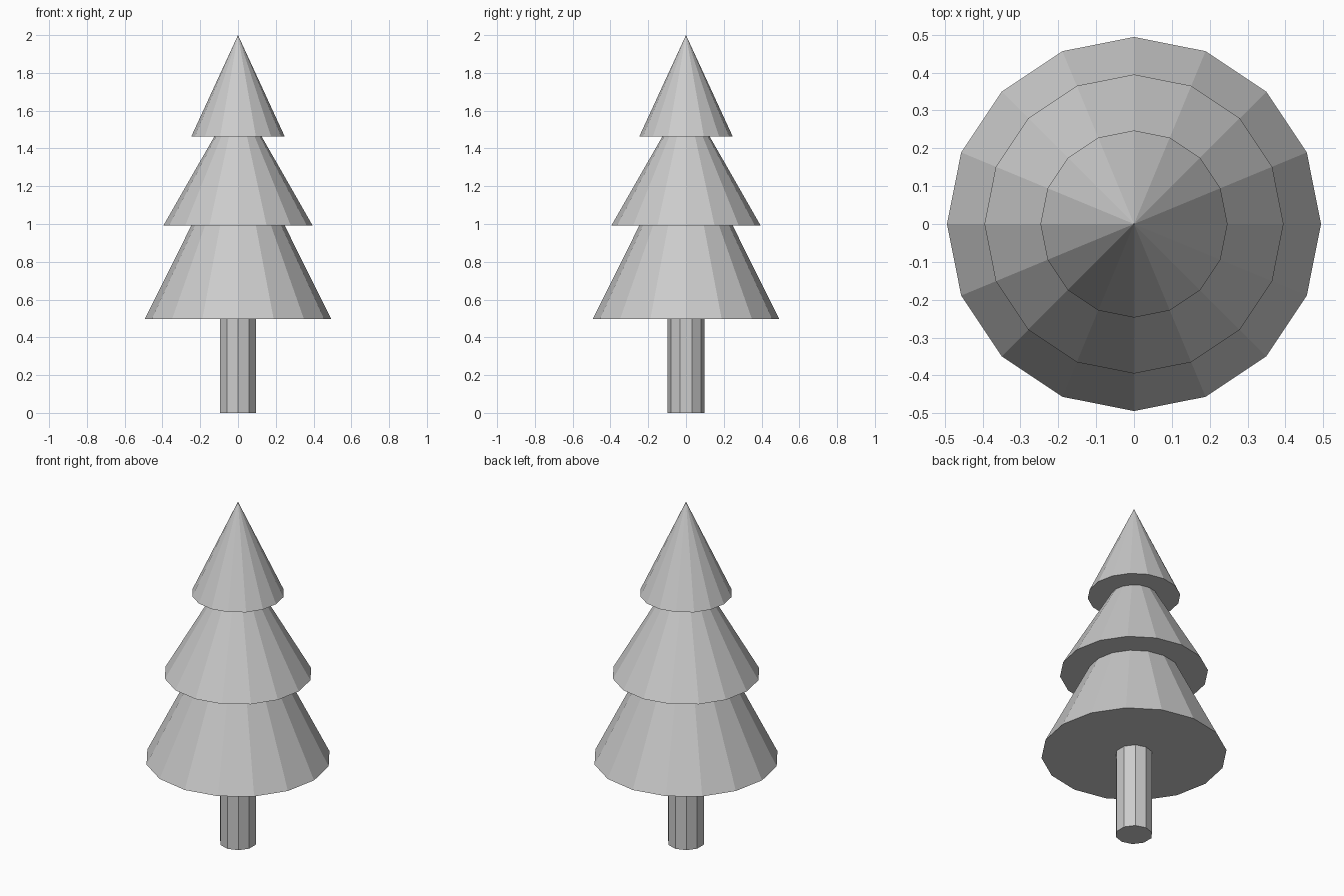
import bpy
import bmesh
from mathutils import Matrix

cube = bpy.data.objects.get("Cube")
if cube:
    bpy.data.objects.remove(cube, do_unlink=True)

# One plain grey for the whole tree
GREY = (0.6, 0.6, 0.6, 1.0)
grey = bpy.data.materials.new("plain grey")
grey.use_nodes = True
grey.diffuse_color = GREY
bsdf = next(n for n in grey.node_tree.nodes if n.type == "BSDF_PRINCIPLED")
bsdf.inputs["Base Color"].default_value = GREY


def tapered(name, sides, bottom_radius, top_radius, z, height):
    """Flat-shaded closed cone or prism with its base at z, first corner on +y."""
    bm = bmesh.new()
    bmesh.ops.create_cone(
        bm, cap_ends=True, cap_tris=False, segments=sides,
        radius1=bottom_radius, radius2=top_radius, depth=height,
        matrix=Matrix.Translation((0, 0, z + height / 2)))
    bmesh.ops.remove_doubles(bm, verts=bm.verts, dist=0.0001)
    mesh = bpy.data.meshes.new(name)
    bm.to_mesh(mesh)
    bm.free()
    mesh.materials.append(grey)
    obj = bpy.data.objects.new(name, mesh)
    bpy.context.collection.objects.link(obj)
    return obj


# Ten-sided trunk
tapered("trunk", 10, 0.099, 0.099, 0, 0.496)

# Three tiers of foliage, each rising into the one above
for name, radius, z, height in (
        ("lower_foliage", 0.494, 0.496, 0.992),
        ("middle_foliage", 0.395, 0.992, 0.69),
        ("top_foliage", 0.247, 1.464, 0.536)):
    tapered(name, 16, radius, 0, z, height)
